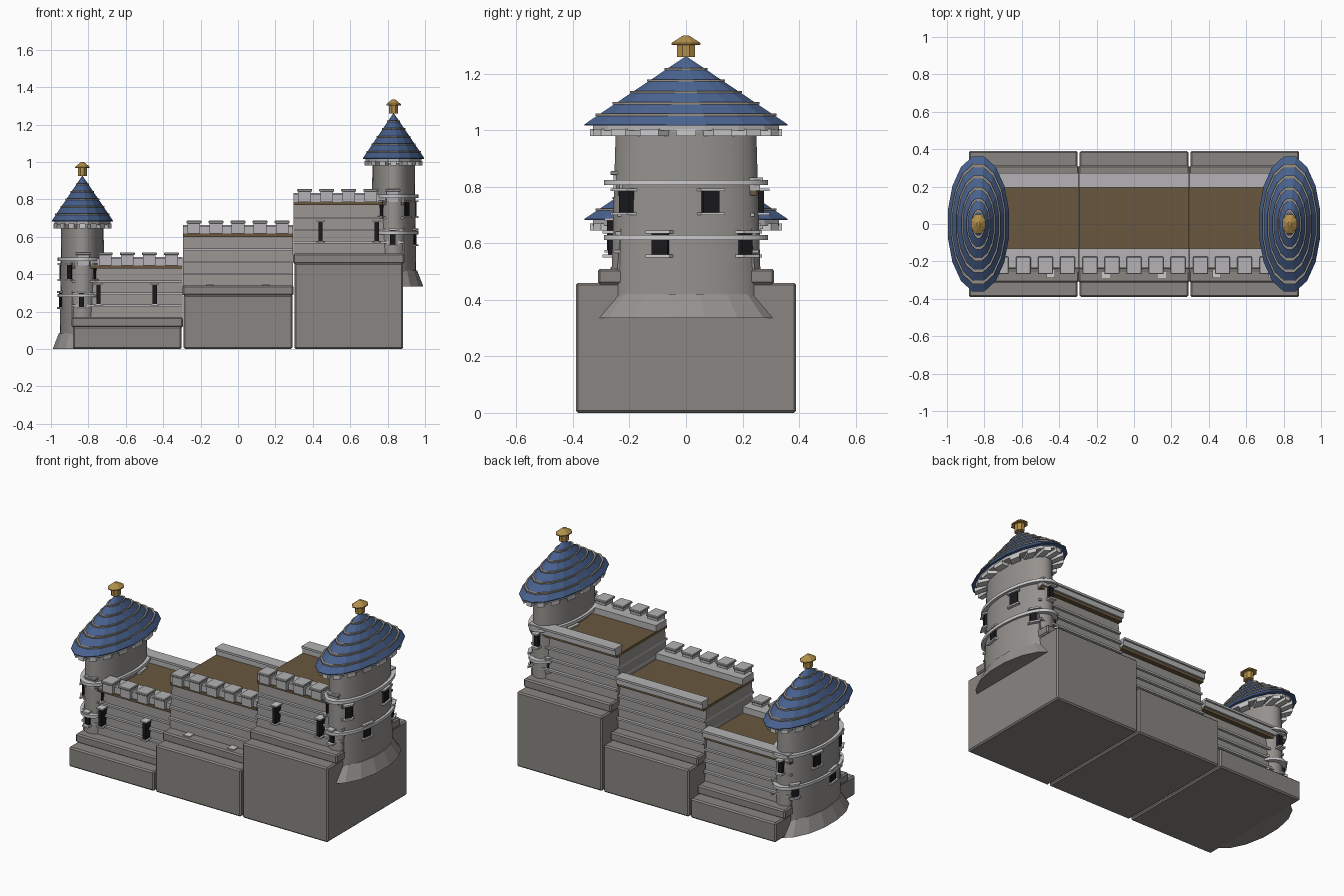
import bpy, bmesh, math
from mathutils import Matrix

if "Cube" in bpy.data.objects:
    bpy.data.objects.remove(bpy.data.objects["Cube"])


def material(name, r, g, b):
    m = bpy.data.materials.new(name)
    m.use_nodes = True
    m.diffuse_color = (r, g, b, 1)
    m.node_tree.nodes["Principled BSDF"].inputs["Base Color"].default_value = (r, g, b, 1)
    return m


BASE = material("foundation stone", .25, .235, .22)
WALL = material("wall stone", .30, .285, .27)
PALE = material("parapet stone", .46, .45, .46)
TRIM = material("white trim", .6, .59, .6)
BLUE = material("blue slate", .065, .12, .27)
RING = material("roof ring stone", .30, .27, .23)
WOOD = material("brown deck", .14, .095, .05)
GOLD = material("gold", .45, .28, .07)
DARK = material("dark window", .01, .01, .012)


def finish(bm, name, mat, bevel=0, smooth=False):
    bmesh.ops.recalc_face_normals(bm, faces=bm.faces)
    me = bpy.data.meshes.new(name)
    bm.to_mesh(me)
    bm.free()
    me.materials.append(mat)
    ob = bpy.data.objects.new(name, me)
    bpy.context.collection.objects.link(ob)
    if bevel:
        mod = ob.modifiers.new("Bevel", "BEVEL")
        mod.width, mod.segments = bevel, 1
    if smooth:
        bpy.ops.object.select_all(action="DESELECT")
        ob.select_set(True)
        bpy.context.view_layer.objects.active = ob
        bpy.ops.object.shade_smooth_by_angle(angle=math.radians(30))
    return ob


def add_box(bm, x, y, z, matrix=Matrix()):
    """Add a box given its (low, high) range on each axis."""
    lo, hi = zip(x, y, z)
    centre = Matrix.Translation([(a + b) / 2 for a, b in zip(lo, hi)])
    size = Matrix.Diagonal([b - a for a, b in zip(lo, hi)] + [1])
    bmesh.ops.create_cube(bm, size=1, matrix=matrix @ centre @ size)


def boxes(name, mat, items, bevel=0):
    bm = bmesh.new()
    for item in items:
        add_box(bm, *item)
    return finish(bm, name, mat, bevel)


def around(x, ratio, z):
    """Frame of a tower: squeezed along x, resting at height z."""
    return Matrix.Translation((x, 0, z)) @ Matrix.Diagonal((ratio, 1, 1, 1))


def lathe(name, mat, frame, profile, sides=16, smooth=False):
    """Closed body of revolution from (radius, height) points."""
    bm = bmesh.new()
    rings = []
    for r, z in profile:
        angles = [2 * math.pi * (i + .5) / sides for i in range(sides)]
        rings.append([bm.verts.new(frame @ Matrix.Translation(
            (r * math.cos(a), r * math.sin(a), z)).translation) for a in angles])
    for low, high in zip(rings, rings[1:]):
        for i in range(sides):
            j = (i + 1) % sides
            bm.faces.new((low[i], low[j], high[j], high[i]))
    bm.faces.new(rings[0])
    bm.faces.new(rings[-1])
    return finish(bm, name, mat, smooth=smooth)


def tower(side, x, z):
    f = around(x, .455, z)
    lathe(side + "_tower_foot", WALL, around(x, .49, z), [(.33, 0), (.262, .085)])
    lathe(side + "_tower_shaft", WALL, f, [(.268, .05), (.25, .66)], 32, True)
    for i, h in enumerate((.277, .472)):
        lathe(f"{side}_tower_band_{i + 1}", TRIM, f, [(.292, h), (.292, h + .018)], 32, True)

    # Windows with a sill and a lintel, in two staggered rows
    panes, sills = bmesh.new(), bmesh.new()
    for start, mid in ((-20, .26), (19, .41)):
        for k in range(5):
            m = f @ Matrix.Rotation(math.radians(start + 72 * k), 4, "Z")
            add_box(panes, (.2, .275), (-.03, .03), (mid - .04, mid + .04), m)
            for h in (mid - .045, mid + .04):
                add_box(sills, (.2, .295), (-.045, .045), (h, h + .01), m)
    finish(panes, side + "_tower_windows", DARK)
    finish(sills, side + "_tower_window_sills", TRIM)

    # Eave and corbels
    lathe(side + "_tower_eave", PALE, f, [(.335, .664), (.335, .686)])
    corbels = bmesh.new()
    for k in range(16):
        m = f @ Matrix.Rotation(math.pi * k / 8, 4, "Z")
        add_box(corbels, (.24, .34), (-.036, .036), (.645, .67), m)
    finish(corbels, side + "_tower_corbels", TRIM)

    # Conical roof with raised rings
    lathe(side + "_tower_roof", BLUE, f, [(.367, .682), (.367, .686), (.004, .925)])
    for i in range(5):
        h = .72 + .0405 * i
        r = .367 * (.925 - h) / .239 + .012
        lathe(f"{side}_roof_ring_{i + 1}", RING, f, [(r, h - .004), (r, h + .004)])
    lathe(side + "_finial", GOLD, around(x, .75, z),
          [(.034, .925), (.034, .967), (.056, .968), (.056, .974), (.012, 1)], 8)


def section(side, cx, lift):
    """One stretch of wall: foundation, courses, deck and battlements."""
    half = .295
    x = (cx - half, cx + half)
    boxes(side + "_foundation", BASE,
          [((x[0] + .004, x[1] - .004), (-.39, .39), (0, .12 + lift))], .008)
    boxes(side + "_ledge", BASE,
          [((x[0] - .003, x[1] + .003), (-.312, .312), (.115 + lift, .17 + lift))], .008)

    # Battered wall body
    bm = bmesh.new()
    add_box(bm, x, (-.245, .245), (.15 + lift, .43 + lift))
    for v in bm.verts:
        if v.co.z > .3 + lift:
            v.co.y *= .9
    finish(bm, side + "_wall", WALL)
    courses = [(x, (-w, w), (h + lift, h + .012 + lift))
               for h, w in ((.225, .256), (.29, .249), (.355, .242))]
    boxes(side + "_courses", PALE, courses)

    boxes(side + "_deck", WOOD, [(x, (-.24, .25), (.43 + lift, .447 + lift))])
    boxes(side + "_front_parapet", PALE, [(x, (-.235, -.13), (.447 + lift, .485 + lift))])
    boxes(side + "_back_parapet", PALE,
          [(x, (.205, .262), (.447 + lift, .482 + lift)),
           (x, (.195, .272), (.48 + lift, .493 + lift))])

    # Merlons with wider caps
    centres = [cx + .118 * k for k in range(-2, 3)]
    boxes(side + "_merlons", PALE,
          [((c - .034, c + .034), (-.256, -.183), (.447 + lift, .504 + lift)) for c in centres])
    boxes(side + "_merlon_caps", PALE,
          [((c - .04, c + .04), (-.268, -.175), (.502 + lift, .516 + lift)) for c in centres], .003)


def slits(side, cx, mid):
    """Pair of arrow slits in the front of a wall."""
    xs = (cx - .15, cx + .15)
    boxes(side + "_arrow_slits", DARK,
          [((c - .011, c + .011), (-.28, -.2), (mid - .053, mid + .053)) for c in xs])
    boxes(side + "_slit_sills", TRIM,
          [((c - .022, c + .022), (-.288, -.2), (h, h + .008))
           for c in xs for h in (mid - .06, mid + .053)])


STEP = .17
for i, side in enumerate(("right", "middle", "left")):
    section(side, .592 * (i - 1), STEP * i)
slits("right", -.595, .293)
slits("middle", 0, .285)
slits("left", .592, .628)

tower("right", -.832, 0)
tower("left", .832, .335)
